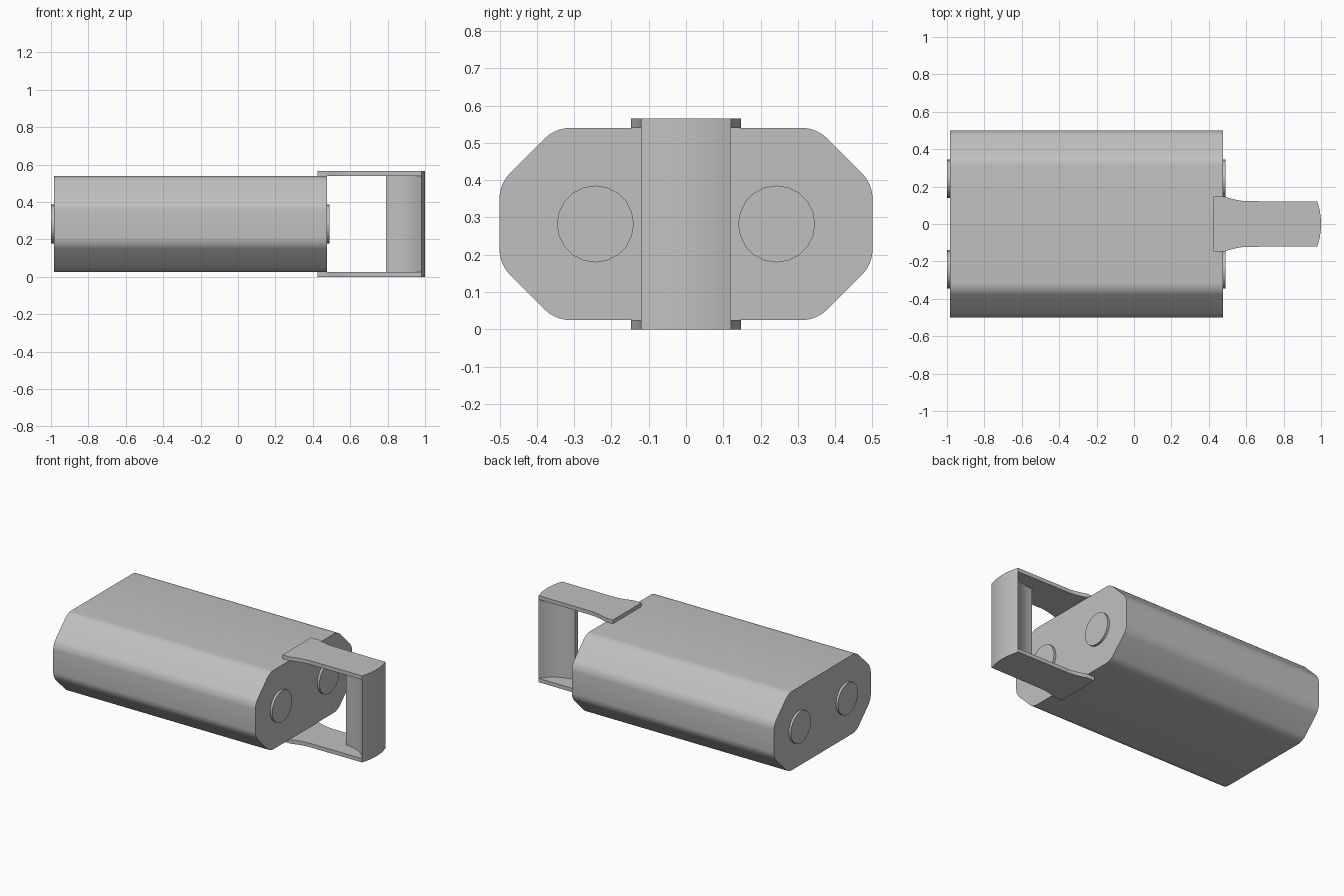
import bpy, bmesh, math
from mathutils import Matrix

if "Cube" in bpy.data.objects:
    bpy.data.objects.remove(bpy.data.objects["Cube"])

grey = bpy.data.materials.new("plain grey")
grey.use_nodes = True
colour = (0.53, 0.53, 0.53, 1)
grey.diffuse_color = colour
grey.node_tree.nodes["Principled BSDF"].inputs["Base Color"].default_value = colour


def extrude(name, points, direction, corner=0):
    """Extrude a closed outline along a vector, rounding its corners if asked."""
    bm = bmesh.new()
    face = bm.faces.new([bm.verts.new(p) for p in points])
    if corner:
        bmesh.ops.bevel(bm, geom=list(bm.verts), offset=corner, segments=5,
                        affect='VERTICES', profile=0.5)
    out = bmesh.ops.extrude_face_region(bm, geom=list(bm.faces), use_keep_orig=True)
    moved = [v for v in out["geom"] if isinstance(v, bmesh.types.BMVert)]
    bmesh.ops.translate(bm, verts=moved, vec=direction)
    bmesh.ops.recalc_face_normals(bm, faces=bm.faces)
    mesh = bpy.data.meshes.new(name)
    bm.to_mesh(mesh)
    bm.free()
    mesh.materials.append(grey)
    obj = bpy.data.objects.new(name, mesh)
    bpy.context.collection.objects.link(obj)
    bpy.ops.object.select_all(action='DESELECT')
    obj.select_set(True)
    bpy.context.view_layer.objects.active = obj
    bpy.ops.object.shade_smooth_by_angle(angle=math.radians(30))
    return obj


def mirrored(half):
    """Complete an outline across y = 0."""
    return half + [(x, -y) for x, y in reversed(half)]


# Chamfered body with softened corners
MID = 0.2825
quarter = [(0.5, 0.1075), (0.35, 0.2575)]
half = quarter + [(-y, z) for y, z in reversed(quarter)]
outline = half + [(-y, -z) for y, z in half]
extrude("body", [(-0.985, y, MID + z) for y, z in outline], (1.46, 0, 0), 0.035)

# Two round studs on each end
for end, x in (("rear", -1.0), ("front", 0.47)):
    for side, y in (("left", 0.243), ("right", -0.243)):
        ring = [(x, y + 0.103 * math.cos(a), MID + 0.103 * math.sin(a))
                for a in (math.tau * i / 20 for i in range(20))]
        extrude(f"{end}_stud_{side}", ring, (0.02, 0, 0))

# Bowed outer edge shared by the arms and the grip
bow = [(1 - 0.02 * (y / 0.12) ** 2, y) for y in (0.12 - 0.02 * i for i in range(6))]

# Upper and lower arms, flared where they grasp the body
flare = [(0.48 + 0.12 * t, 0.122 + 0.026 * (1 - t) ** 1.6)
         for t in (i / 8 for i in range(9))]
arm = mirrored([(0.425, 0.148)] + flare + bow)
for name, z in (("lower_arm", 0), ("upper_arm", 0.54)):
    extrude(name, [(x, y, z) for x, y in arm], (0, 0, 0.025))

# Grip: bowed outside, hollowed flanks narrowing to a thin inner edge
flank = []
for i in range(9):
    t = i / 8
    dip = 0.028 * 4 * t * (1 - t)
    flank.append((0.79 + 0.19 * t + dip * 0.5, 0.016 + 0.104 * t - dip * 0.87))
flank = [(x, max(y, 0.016)) for x, y in flank]
grip = mirrored(flank + bow[1:])
extrude("grip", [(x, y, 0.02) for x, y in grip], (0, 0, 0.525))
